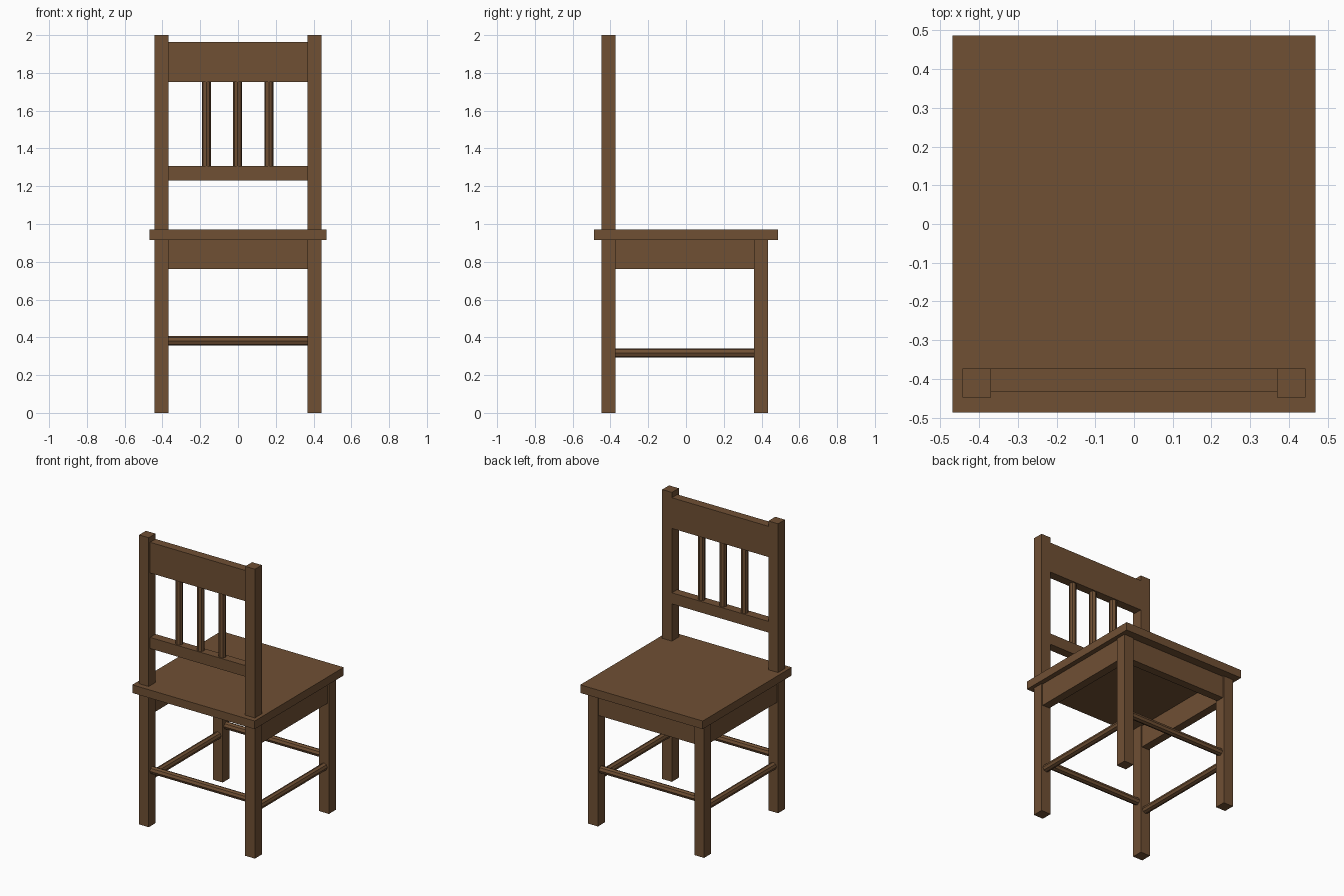
import bpy, math
from mathutils import Vector

if "Cube" in bpy.data.objects:
    bpy.data.objects.remove(bpy.data.objects["Cube"])

wood = bpy.data.materials.new("brown wood")
wood.diffuse_color = (0.162, 0.08, 0.034, 1)
wood.use_nodes = True
wood.node_tree.nodes["Principled BSDF"].inputs["Base Color"].default_value = wood.diffuse_color


def box(name, x0, x1, y0, y1, z0, z1):
    bpy.ops.mesh.primitive_cube_add(size=1, location=((x0 + x1) / 2, (y0 + y1) / 2, (z0 + z1) / 2))
    ob = bpy.context.object
    ob.name = name
    ob.scale = (x1 - x0, y1 - y0, z1 - z0)
    bpy.ops.object.transform_apply(location=False, rotation=False, scale=True)
    ob.data.materials.append(wood)
    return ob


def rod(name, a, b, radius, sides=8):
    a, b = Vector(a), Vector(b)
    bpy.ops.mesh.primitive_cylinder_add(vertices=sides, radius=radius, depth=(b - a).length,
                                        location=(a + b) / 2)
    ob = bpy.context.object
    ob.name = name
    ob.rotation_euler = (b - a).to_track_quat('Z', 'Y').to_euler()
    ob.data.materials.append(wood)
    return ob


XI, XO = 0.369, 0.443      # leg inner and outer x
BO, BI = -0.448, -0.373    # back leg y
FI, FO = 0.36, 0.435       # front leg y
XM, BM, FM = 0.406, -0.41, 0.398

# Seat board
box("seat", -0.468, 0.468, -0.486, 0.486, 0.916, 0.972)

# Legs, side aprons and side stretchers
for s, side in ((-1, "left"), (1, "right")):
    xs = sorted((s * XI, s * XO))
    box(side + "_back_post", *xs, BO, BI, 0, 2)
    box(side + "_front_leg", *xs, FI, FO, 0, 0.916)
    box(side + "_apron", *sorted((s * 0.378, s * 0.434)), BI, FI, 0.763, 0.916)
    rod(side + "_stretcher", (s * XM, BI, 0.317), (s * XM, FI, 0.317), 0.025)

# Front apron and cross stretchers
box("front_apron", -XI, XI, 0.37, 0.426, 0.763, 0.916)
rod("front_stretcher", (-XI, FM, 0.381), (XI, FM, 0.381), 0.025)
rod("back_stretcher", (-XI, BM, 0.381), (XI, BM, 0.381), 0.025)

# Backrest rails and spindles
box("top_rail", -XI, XI, -0.433, BI, 1.751, 1.963)
box("lower_rail", -XI, XI, -0.433, BI, 1.229, 1.306)
for i in (-1, 0, 1):
    x = i * 0.165 - 0.002
    rod("spindle", (x, -0.403, 1.306), (x, -0.403, 1.751), 0.024)
